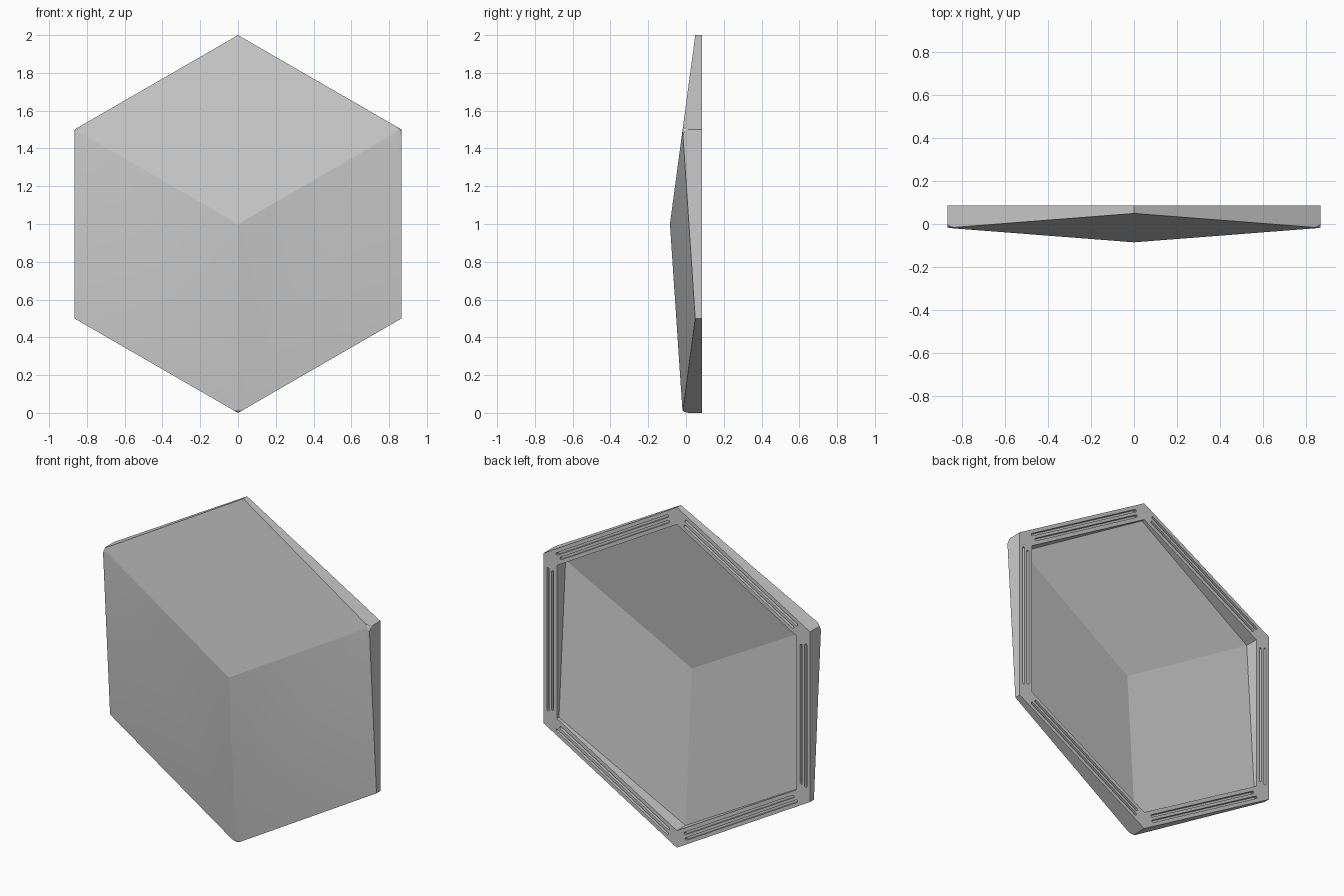
import bpy, bmesh, math
from mathutils import Vector

if "Cube" in bpy.data.objects:
    bpy.data.objects.remove(bpy.data.objects["Cube"])

BACK = 0.085


def ring(bm, radius, ys):
    """Hexagon of vertices round (0, 1); ys gives the alternating depths."""
    return [bm.verts.new((radius * math.sin(i * math.pi / 3), ys[i % 2],
                          1 + radius * math.cos(i * math.pi / 3))) for i in range(6)]


def band(bm, a, b):
    for i in range(6):
        j = (i + 1) % 6
        bm.faces.new((a[i], a[j], b[j], b[i]))


def rhombi(bm, loop, apex_y):
    apex = bm.verts.new((0, apex_y, 1))
    for i in (0, 2, 4):
        bm.faces.new((apex, loop[i - 1], loop[i], loop[i + 1]))


def make(name, bm):
    bmesh.ops.recalc_face_normals(bm, faces=bm.faces)
    mesh = bpy.data.meshes.new(name)
    bm.to_mesh(mesh)
    bm.free()
    obj = bpy.data.objects.new(name, mesh)
    bpy.context.collection.objects.link(obj)
    return obj


# Hollow hexagonal tile: three rhombic front faces, back rim, recessed interior
bm = bmesh.new()
front = ring(bm, 1.0, (0.049, -0.018))
rim_out = ring(bm, 1.0, (BACK, BACK))
rim_in = ring(bm, 0.9, (BACK, BACK))
inside = ring(bm, 0.9, (0.066, 0.005))
rhombi(bm, front, -0.085)
band(bm, front, rim_out)
band(bm, rim_out, rim_in)
band(bm, rim_in, inside)
rhombi(bm, inside, -0.055)

# Softened protruding corners
bmesh.ops.bevel(bm, geom=[front[i] for i in (1, 3, 5)], offset=0.035,
                segments=4, profile=0.5, affect='VERTICES')
tile = make("hexagon_tile", bm)

# Two round-ended grooves along every side of the back rim
bm = bmesh.new()
apothem = math.cos(math.pi / 6)
for side in range(6):
    a = math.pi / 6 + side * math.pi / 3
    out = Vector((math.sin(a), 0, math.cos(a)))
    along = Vector((math.cos(a), 0, -math.sin(a)))
    for inset, half in ((0.028, 0.415), (0.058, 0.405)):
        mid = Vector((0, 0, 1)) + out * (apothem - inset)
        outline = []
        for end in (1, -1):
            for k in range(5):
                t = -math.pi / 2 + k * math.pi / 4
                outline.append(mid + end * (along * (half + 0.007 * math.cos(t))
                                            + out * 0.007 * math.sin(t)))
        lo = [bm.verts.new((p.x, BACK - 0.02, p.z)) for p in outline]
        hi = [bm.verts.new((p.x, BACK + 0.02, p.z)) for p in outline]
        bm.faces.new(lo)
        bm.faces.new(hi)
        for k in range(10):
            n = (k + 1) % 10
            bm.faces.new((lo[k], lo[n], hi[n], hi[k]))
cutter = make("groove_cutter", bm)
cutter.hide_render = True
cutter.hide_set(True)

mod = tile.modifiers.new("grooves", 'BOOLEAN')
mod.operation = 'DIFFERENCE'
mod.solver = 'EXACT'
mod.object = cutter

bpy.context.view_layer.objects.active = tile
tile.select_set(True)
bpy.ops.object.modifier_apply(modifier=mod.name)
bpy.data.objects.remove(cutter)
bpy.ops.object.shade_smooth_by_angle(angle=math.radians(10))
